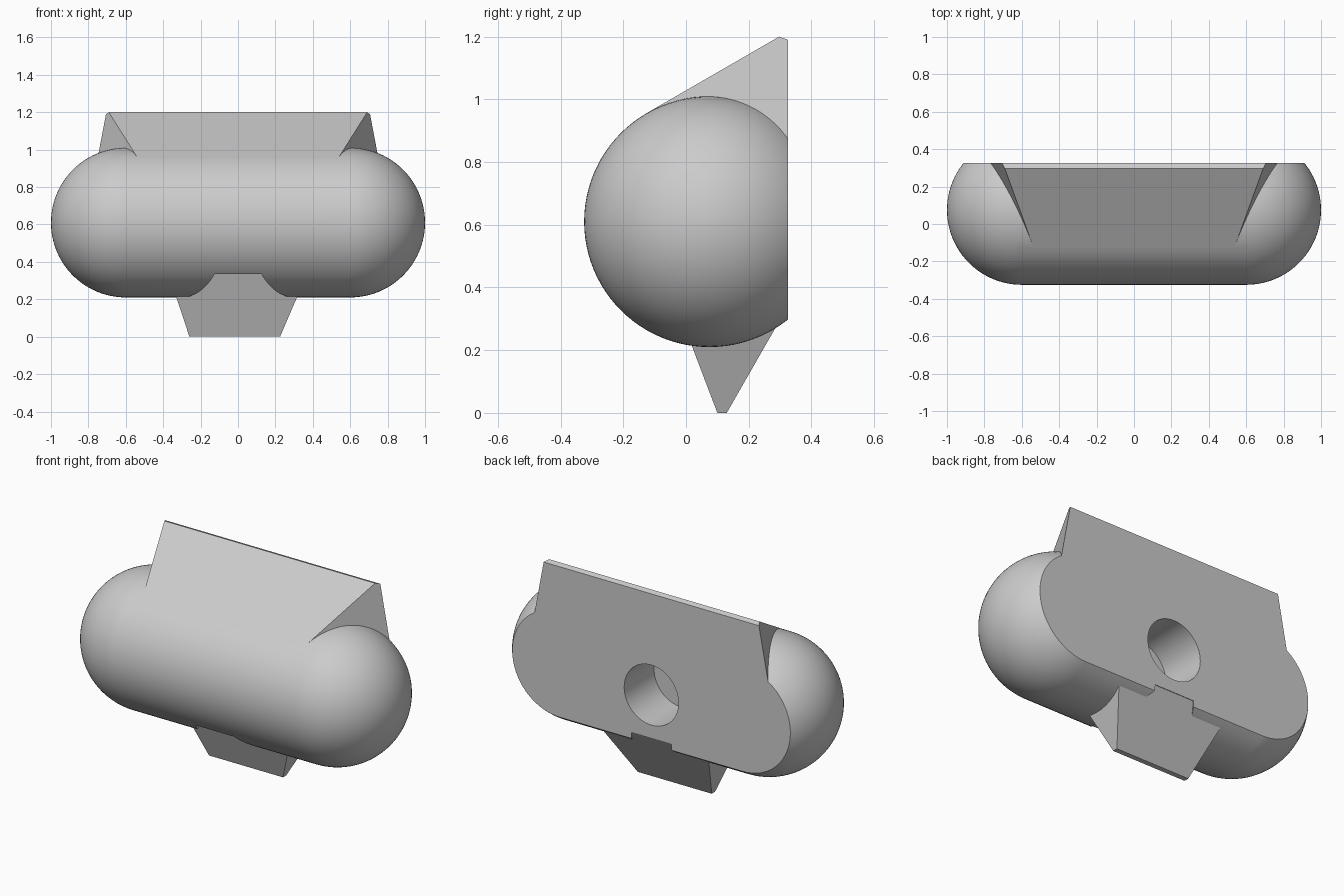
import bpy, bmesh
from math import sin, cos, pi, sqrt, radians

if "Cube" in bpy.data.objects:
    bpy.data.objects.remove(bpy.data.objects["Cube"])

R, HALF, CY, CZ, BACK = 0.4, 0.6, 0.075, 0.61, 0.325

grey = bpy.data.materials.new("light grey")
grey.use_nodes = True
colour = (0.6, 0.6, 0.6, 1)
grey.diffuse_color = colour
grey.node_tree.nodes["Principled BSDF"].inputs["Base Color"].default_value = colour


def finish(name, bm):
    bmesh.ops.recalc_face_normals(bm, faces=bm.faces)
    mesh = bpy.data.meshes.new(name)
    bm.to_mesh(mesh)
    bm.free()
    mesh.materials.append(grey)
    obj = bpy.data.objects.new(name, mesh)
    bpy.context.collection.objects.link(obj)
    return obj


def loft(name, *rings):
    """Closed solid between two matching rings of points."""
    bm = bmesh.new()
    a, b = [[bm.verts.new(p) for p in ring] for ring in rings]
    bm.faces.new(a)
    bm.faces.new(b)
    for i in range(len(a)):
        j = (i + 1) % len(a)
        bm.faces.new((a[i], a[j], b[j], b[i]))
    return finish(name, bm)


def combine(body, other, operation):
    """Apply a boolean and remove the helper solid."""
    mod = body.modifiers.new(operation, "BOOLEAN")
    mod.operation, mod.object, mod.solver = operation, other, "EXACT"
    bpy.context.view_layer.update()
    graph = bpy.context.evaluated_depsgraph_get()
    mesh = bpy.data.meshes.new_from_object(body.evaluated_get(graph))
    body.modifiers.clear()
    body.data = mesh
    bpy.data.objects.remove(other)


# Capsule body, revolved about the x axis
bm = bmesh.new()
steps = 24
right = [(HALF + R * cos(i * pi / 2 / steps), R * sin(i * pi / 2 / steps)) for i in range(steps + 1)]
profile = right + [(-x, r) for x, r in reversed(right)]
verts = [bm.verts.new((x, CY, CZ + r)) for x, r in profile]
edges = [bm.edges.new(pair) for pair in zip(verts, verts[1:])]
bmesh.ops.spin(bm, geom=verts + edges, cent=(0, CY, CZ), axis=(1, 0, 0),
               angle=2 * pi, steps=96, use_merge=True)
bmesh.ops.remove_doubles(bm, verts=bm.verts, dist=1e-5)
body = finish("capsule_body", bm)

# Flat back
square = [(-2, -1), (2, -1), (2, 2), (-2, 2)]
combine(body, loft("back_cutter", [(x, BACK, z) for x, z in square],
                   [(x, 1, z) for x, z in square]), "DIFFERENCE")

# Diamond-sided notch under the body
plan = []
for y in (-0.38, 0.06, 0.5):
    plan.append((0.29 - 0.6 * abs(y - 0.06), y))
plan += [(-x, y) for x, y in reversed(plan)]
combine(body, loft("notch_cutter", [(x, y, -0.1) for x, y in plan],
                   [(x, y, 0.335) for x, y in plan]), "DIFFERENCE")

# Sloped top wedge, tangent to the body, with raked ends
tangent = (CY - R * 0.5, CZ + R * sqrt(3) / 2)
wedge = [tangent, (0.297, tangent[1] + (0.297 - tangent[0]) / sqrt(3)),
         (BACK, 1.19), (BACK, CZ), (CY, CZ)]


def rake(y, z):
    return 0.778 + 0.474 * y - 0.19 * z


combine(body, loft("top_wedge", [(rake(y, z), y, z) for y, z in wedge],
                   [(-rake(y, z), y, z) for y, z in wedge]), "UNION")

# Tapered tab filling the notch
tab = [(0.1, 0), (0.13, 0), (0.322, 0.335), (0.322, 0.36), (-0.037, 0.36)]
combine(body, loft("bottom_tab", [(0.225 + 0.43 * z, y, z) for y, z in tab],
                   [(-0.26 - 0.33 * z, y, z) for y, z in tab]), "UNION")

# Blind round hole in the back
circle = [(0.178 * cos(i * pi / 32), 0.59 + 0.178 * sin(i * pi / 32)) for i in range(64)]
combine(body, loft("hole_cutter", [(x, 0.045, z) for x, z in circle],
                   [(x, 0.6, z) for x, z in circle]), "DIFFERENCE")

# Smooth curves, crisp edges
bpy.ops.object.select_all(action="DESELECT")
body.select_set(True)
bpy.context.view_layer.objects.active = body
bpy.ops.object.shade_smooth_by_angle(angle=radians(20))
normals = body.modifiers.new("face_weighted_normals", "WEIGHTED_NORMAL")
normals.keep_sharp = True
